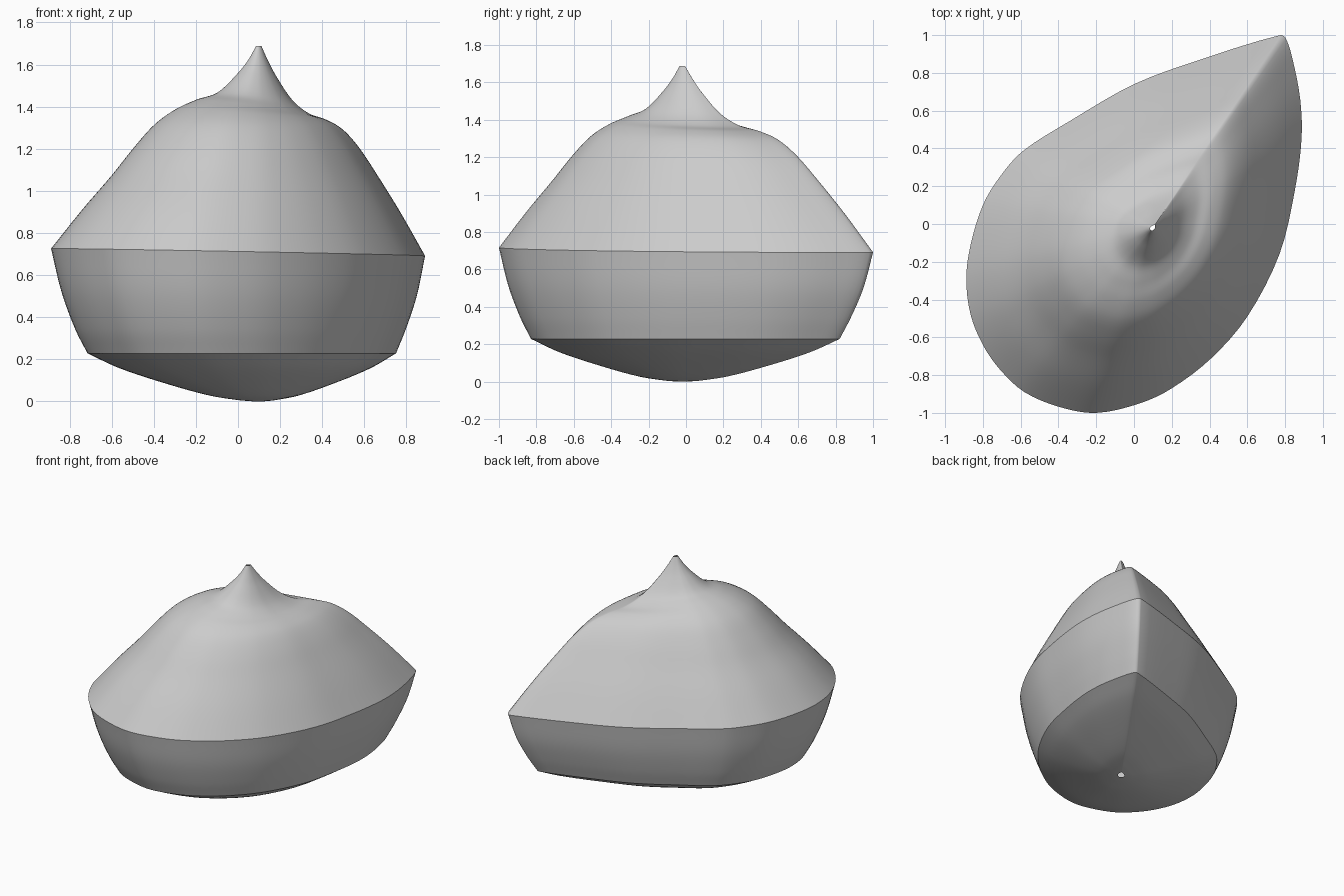
import bpy
from mathutils import Vector

cube = bpy.data.objects.get("Cube")
if cube:
    bpy.data.objects.remove(cube, do_unlink=True)

# Single matte grey finish
grey = bpy.data.materials.new("plain grey")
grey.use_nodes = True
colour = (0.6, 0.6, 0.6, 1)
grey.diffuse_color = colour
grey.node_tree.nodes["Principled BSDF"].inputs["Base Color"].default_value = colour

AXIS = Vector((0.1, -0.02))      # vertical axis through both small openings
LEAN = Vector((1, 0.2))          # direction in which rings dip

# Teardrop plan outline at the widest ring, starting at the pointed tip
OUTLINE = [(.775, 1), (.35, .87), (0, .74), (-.34, .545), (-.59, .385),
           (-.71, .25), (-.8, .1), (-.865, -.11), (-.888, -.29),
           (-.865, -.48), (-.8, -.64), (-.71, -.77), (-.58, -.89),
           (-.39, -.97), (-.2, -1), (.03, -.95), (.2, -.87), (.41, -.71),
           (.6, -.49), (.77, -.16), (.85, .17), (.887, .45), (.88, .66),
           (.84, .87), (.805, .98)]

# Ring profiles: outline scale, height, dip
BASE = [(.03, 0, 0), (.1, .006, 0), (.24, .028, 0), (.45, .085, 0),
        (.67, .157, 0), (.825, .228, 0)]
WALL = [(.825, .228, 0), (.885, .345, 0), (.95, .51, .01), (1, .707, .018)]
DOME = [(1, .707, .018), (.85, .905, .006), (.71, 1.075, -.003),
        (.6, 1.208, 0), (.5, 1.305, .012), (.4, 1.362, .025),
        (.3, 1.398, .034), (.2, 1.448, .018), (.1, 1.555, .006),
        (.05, 1.625, 0), (.015, 1.687, 0)]


def smooth_path(points, steps, closed):
    """Sample a Catmull-Rom curve through the points."""
    pts = [Vector(p) for p in points]
    n = len(pts)

    def at(i):
        return pts[i % n] if closed else pts[max(0, min(n - 1, i))]

    result = []
    for i in range(n if closed else n - 1):
        a, b, c, d = (at(i + k) for k in (-1, 0, 1, 2))
        # Shorter of the neighbouring spans limits the tangents
        span = (c - b).length
        m1 = (c - a) * span / ((b - a).length + span)
        m2 = (d - b) * span / ((d - c).length + span)
        for s in range(steps):
            t = s / steps
            u = 1 - t
            result.append(b * (u * u * (1 + t + t)) + c * (t * t * (1 + u + u))
                          + m1 * (u * u * t) - m2 * (t * t * u))
    if not closed:
        result.append(pts[-1])
    return result


def loft(name, profile, plan):
    """Stack scaled copies of the plan outline and skin them."""
    rings = smooth_path(profile, 5, False)
    n = len(plan)
    verts = []
    for scale, height, dip in rings:
        for p in plan:
            arm = p - AXIS
            xy = AXIS + arm * scale
            verts.append((xy.x, xy.y, height - dip * arm.dot(LEAN)))
    faces = [(r * n + i, r * n + (i + 1) % n, (r + 1) * n + (i + 1) % n,
              (r + 1) * n + i)
             for r in range(len(rings) - 1) for i in range(n)]
    mesh = bpy.data.meshes.new(name)
    mesh.from_pydata(verts, [], faces)
    mesh.materials.append(grey)
    obj = bpy.data.objects.new(name, mesh)
    bpy.context.collection.objects.link(obj)
    bpy.ops.object.select_all(action="DESELECT")
    obj.select_set(True)
    bpy.context.view_layer.objects.active = obj
    bpy.ops.object.shade_smooth_by_angle()


plan = smooth_path(OUTLINE, 4, True)
loft("rounded_base", BASE, plan)
loft("side_wall", WALL, plan)
loft("peaked_dome", DOME, plan)
